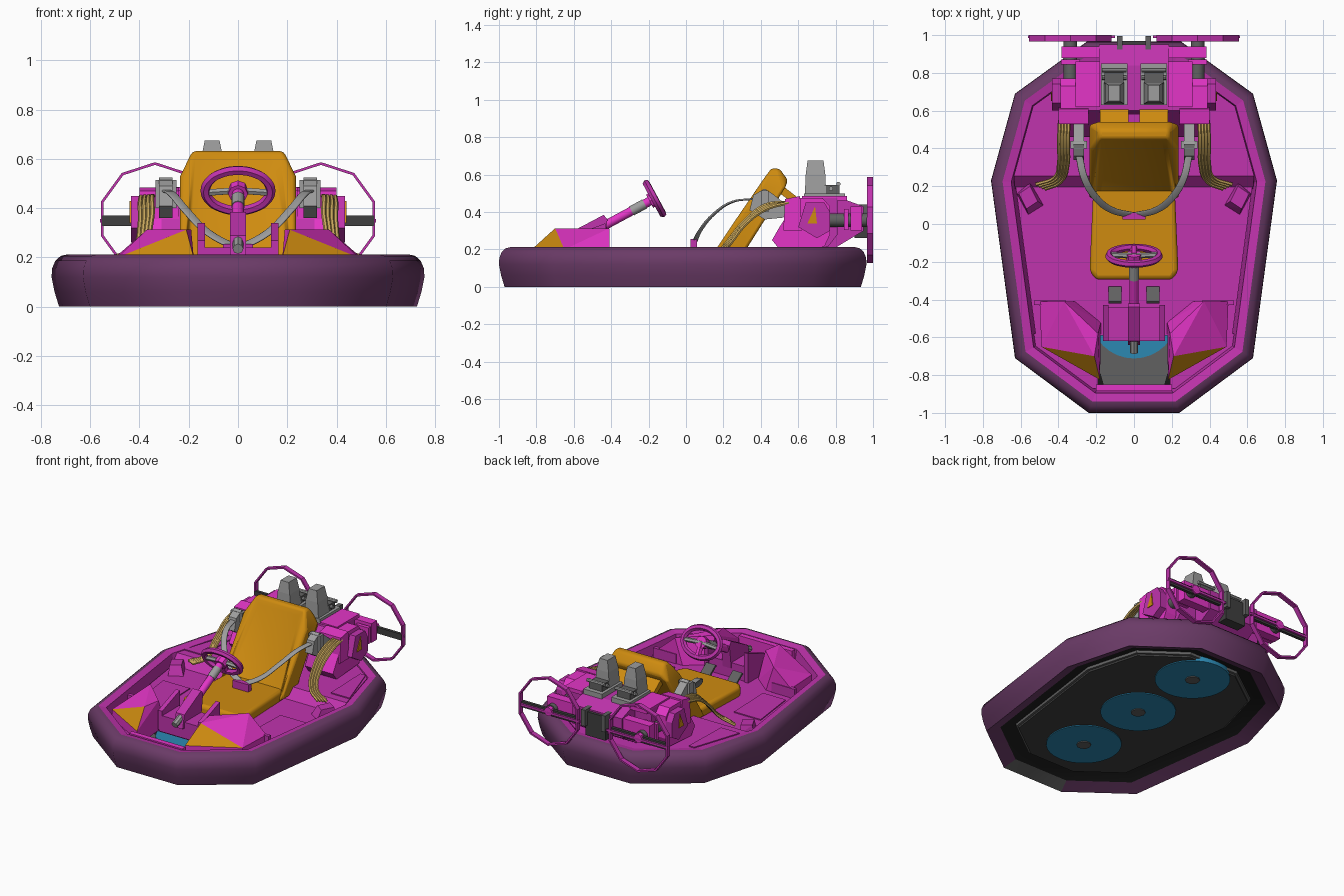
import bpy, bmesh, math
from mathutils import Vector

if "Cube" in bpy.data.objects:
    bpy.data.objects.remove(bpy.data.objects["Cube"])

def mat(name, r, g, b):
    m = bpy.data.materials.new(name)
    m.diffuse_color = (r, g, b, 1)
    m.use_nodes = True
    m.node_tree.nodes["Principled BSDF"].inputs["Base Color"].default_value = m.diffuse_color
    return m

PINK = mat("bright pink", .77, .036, .57)
DECK = mat("magenta", .53, .033, .42)
SKIRT = mat("dark purple", .145, .043, .135)
ORANGE = mat("amber", .62, .26, .005)
GREY = mat("light grey", .34, .34, .34)
MID = mat("mid grey", .12, .12, .12)
DARK = mat("charcoal", .05, .05, .05)
BLACK = mat("black", .013, .013, .013)
BLUE = mat("blue", .025, .25, .45)
TAN = mat("tan", .6, .4, .11)

def smooth(o, angle):
    bpy.ops.object.select_all(action='DESELECT')
    o.select_set(True)
    bpy.context.view_layer.objects.active = o
    bpy.ops.object.shade_smooth_by_angle(angle=math.radians(angle))

def finish(name, bm, mats, mirror=False, bevel=0, angle=0):
    bmesh.ops.recalc_face_normals(bm, faces=bm.faces)
    me = bpy.data.meshes.new(name)
    bm.to_mesh(me)
    bm.free()
    o = bpy.data.objects.new(name, me)
    bpy.context.collection.objects.link(o)
    for m in (mats if isinstance(mats, list) else [mats]):
        me.materials.append(m)
    if angle:
        smooth(o, angle)
    if bevel:
        b = o.modifiers.new("bevel", 'BEVEL')
        b.width, b.segments = bevel, 3
    if mirror:
        o.modifiers.new("mirror", 'MIRROR')
    return o

def hull_bm(pts):
    bm = bmesh.new()
    for p in pts:
        bm.verts.new(p)
    r = bmesh.ops.convex_hull(bm, input=bm.verts)
    bmesh.ops.delete(bm, geom=[v for v in r["geom_interior"] if isinstance(v, bmesh.types.BMVert)], context='VERTS')
    bmesh.ops.dissolve_limit(bm, angle_limit=.02, verts=bm.verts, edges=bm.edges)
    bmesh.ops.recalc_face_normals(bm, faces=bm.faces)
    return bm

def solid(name, pts, m, **k):
    return finish(name, hull_bm(pts), m, **k)

def box(name, x0, x1, y0, y1, z0, z1, m, **k):
    return solid(name, [(x, y, z) for x in (x0, x1) for y in (y0, y1) for z in (z0, z1)], m, **k)

def prism(name, yz, x0, x1, m, **k):
    return solid(name, [(x, y, z) for x in (x0, x1) for y, z in yz], m, **k)

def slab(name, xy, z0, z1, m, **k):
    return solid(name, [(x, y, z) for z in (z0, z1) for x, y in xy], m, **k)

def rod(name, p0, p1, r, m, n=12, **k):
    p0, p1 = Vector(p0), Vector(p1)
    q = (p1 - p0).to_track_quat('Z', 'Y')
    c = [q @ Vector((r * math.cos(i * math.tau / n), r * math.sin(i * math.tau / n), 0)) for i in range(n)]
    return solid(name, [p + v for p in (p0, p1) for v in c], m, angle=40, **k)

def loft(rings, closed=False):
    bm = bmesh.new()
    vs = [[bm.verts.new(p) for p in r] for r in rings]
    n = len(vs[0])
    for k in range(len(vs) - (not closed)):
        a, b = vs[k], vs[(k + 1) % len(vs)]
        for j in range(n):
            f = bm.faces.new((a[j], a[(j + 1) % n], b[(j + 1) % n], b[j]))
            f.material_index = k
    return bm, vs

def tube(name, pts, r, m, cyclic=False, extrude=0, tilt=0, mirror=False):
    cu = bpy.data.curves.new(name, 'CURVE')
    cu.dimensions = '3D'
    cu.bevel_depth, cu.bevel_resolution, cu.extrude, cu.resolution_u = r, 1, extrude, 5
    s = cu.splines.new('BEZIER')
    s.bezier_points.add(len(pts) - 1)
    for b, p in zip(s.bezier_points, pts):
        b.co = p
        b.tilt = tilt
        b.handle_left_type = b.handle_right_type = 'AUTO'
    s.use_cyclic_u = cyclic
    cu.materials.append(m)
    o = bpy.data.objects.new(name, cu)
    bpy.context.collection.objects.link(o)
    bpy.ops.object.select_all(action='DESELECT')
    o.select_set(True)
    bpy.context.view_layer.objects.active = o
    bpy.ops.object.convert(target='MESH')
    o = bpy.context.object
    smooth(o, 50)
    if mirror:
        o.modifiers.new("mirror", 'MIRROR')

# Hull outline, counter-clockwise, starting with the bow edge
half = [(.24, -1), (.63, -.71), (.757, .23), (.63, .69), (.25, .965)]
OUT = [Vector((-.24, -1))] + [Vector(p) for p in half] + [Vector((-x, y)) for x, y in half[:0:-1]]

def inset(d):
    res = []
    for i, p in enumerate(OUT):
        e1, e2 = (p - OUT[i - 1]).normalized(), (OUT[(i + 1) % len(OUT)] - p).normalized()
        n1, n2 = Vector((-e1.y, e1.x)), Vector((-e2.y, e2.x))
        res.append(p + (n1 + n2) * d / (1 + n1.dot(n2)))
    return res

def clipped(d, y0):
    # inset outline, keeping only the part behind y0
    pts, res = inset(d), []
    for i, p in enumerate(pts):
        q = pts[(i + 1) % len(pts)]
        if p.y >= y0:
            res.append(p)
        if (p.y < y0) != (q.y < y0):
            res.append(p.lerp(q, (y0 - p.y) / (q.y - p.y)))
    return [tuple(p) for p in res]

# Inflated skirt with the underside recess
prof = [(.21, .075), (.11, .035), (.03, 0), (.012, .06), (0, .12), (.002, .155), (.015, .187), (.036, .206), (.06, .212)]
bm, vs = loft([[(p.x, p.y, z) for p in inset(d)] for d, z in prof])
for f in bm.faces:
    c = f.calc_center_median()
    f.material_index = 1 if f.material_index == 0 else 2 if f.material_index == 1 and c.y < -.9 else 0
bm.faces.new(vs[0]).material_index = 1
finish("skirt", bm, [SKIRT, BLACK, MID], angle=48)

# Cockpit rim, floor and raised rear deck
bm, vs = loft([[(p.x, p.y, z) for p in inset(d)] for d, z in ((.06, .212), (.105, .203), (.13, .07))])
for f in bm.faces:
    f.material_index = 0
finish("cockpit_rim", bm, DECK)
slab("cockpit_floor", clipped(.125, -.59), .11, .14, DECK)
slab("front_floor", [(.19, -.58), (.19, -.87), (.24, -.87), (.56, -.65), (.56, -.58)], .11, .14, DECK, mirror=True)
rear = clipped(.11, .255)
solid("rear_deck", [(x, y, .2) for x, y in rear] + [(x, y, .13) for x, y in clipped(.12, .185)], DECK)
slab("floor_panel", [(.33, -.355), (.5, -.355), (.54, -.03), (.34, -.03)], .138, .147, DECK, mirror=True)
slab("rear_deck_panel", [(.47, .64), (.51, .64), (.62, .31), (.48, .31)], .198, .207, DECK, mirror=True)
solid("side_block", [(.48, .1, .14), (.56, .05, .14), (.62, .16, .14), (.55, .22, .14),
                     (.51, .12, .2), (.57, .08, .2), (.61, .16, .2), (.55, .2, .2)], DECK, mirror=True)
box("bow_lip", -.2, .2, -.885, -.85, .07, .206, PINK)

# Lift fans in the bottom plate
slab("plate_rim", [tuple(p) for p in inset(.2)], .052, .07, MID)
slab("bottom_plate", [tuple(p) for p in inset(.215)], .04, .07, DARK)
slab("front_tray", [(-.24, -.58), (.24, -.58), (.16, -.86), (-.16, -.86)], .07, .08, MID)
for i, y in enumerate((-.48, .04, .56)):
    rod(f"lift_fan_{i}", (0, y, .034), (0, y, .086), .232, BLUE, 32)
    rod(f"lift_fan_hub_{i}", (0, y, .028), (0, y, .092), .045, MID, 10)

# Front fairings with amber nose facets
low = [(.5, -.41), (.49, -.65), (.18, -.825)]
bm = hull_bm([(.37, -.41, .313), (.19, -.58, .313), (.21, -.70, .313), (.175, -.52, .13), (.31, -.41, .13)]
             + [(x, y, z) for x, y in low for z in (.1, .2)])
for f in bm.faces:
    f.material_index = int(f.normal.y < -.45 and f.normal.z > .1)
finish("front_fairing", bm, [PINK, ORANGE], mirror=True)
box("fairing_fin", .36, .53, -.43, -.405, .13, .205, DECK, mirror=True)

# Dashboard, pedals, steering column
box("dash_base", -.16, .16, -.62, -.44, .13, .24, DECK)
prism("dash_cheek", [(-.62, .14), (-.43, .14), (-.43, .34), (-.62, .27)], .135, .165, DECK, mirror=True)
prism("pedal", [(-.33, .15), (-.41, .21), (-.42, .2), (-.34, .14)], .065, .135, MID, mirror=True)
prism("column_mount", [(-.64, .2), (-.62, .29), (-.44, .385), (-.42, .36), (-.44, .2)], -.032, .032, DECK)
rod("column_foot", (0, -.68, .235), (0, -.6, .27), .022, GREY, 8)
axis = Vector((0, .88, .475))
wc = Vector((0, -.168, .472))
rod("steering_column", wc - axis * .45, wc - axis * .02, .024, PINK)
rod("column_collar", wc - axis * .14, wc - axis * .06, .027, GREY)
up = Vector((0, -.475, .88))
tube("steering_wheel", [wc + Vector((.132 * math.cos(a), 0, 0)) + up * .092 * math.sin(a)
     for a in [i * math.tau / 12 for i in range(12)]], .02, DECK, cyclic=True)
rod("wheel_hub", wc - axis * .03, wc + axis * .012, .04, PINK, 8)
rod("wheel_spoke", wc, wc + Vector((.13, 0, 0)) - up * .01, .015, GREY, 6, mirror=True)
rod("wheel_lower_spoke", wc, wc - up * .095, .02, PINK, 6)

# Seat with recessed backrest
yz = [(.12, .15), (.29, .15), (.53, .53), (.39, .53)]
bm = hull_bm([(s * .235, y, z) for s in (1, -1) for y, z in yz]
             + [(s * .185, y, z) for s in (1, -1) for y, z in ((.45, .632), (.5, .632), (.545, .57), (.42, .58))])
front = [f for f in bm.faces if f.normal.y < -.5 and f.normal.z > 0 and f.calc_center_median().z < .42]
bmesh.ops.inset_region(bm, faces=front, thickness=.055, depth=-.015)
finish("seat_back", bm, ORANGE, bevel=.015, angle=40)
solid("seat_base", [(s * x, y, z) for s in (1, -1) for x, y in ((.235, -.25), (.2, -.295), (.215, .2))
                    for z in (.13, .205)], ORANGE, bevel=.022, angle=40)
prism("seat_bracket", [(.5, .5), (.53, .53), (.62, .46), (.6, .43)], .03, .18, ORANGE, mirror=True)

# Safety strap and its shoulder pivots
prism("strap_pivot", [(.34, .41), (.36, .49), (.42, .525), (.46, .5), (.56, .42), (.52, .37), (.42, .36)],
      .265, .32, GREY, mirror=True)
box("pivot_cap", .25, .335, .4, .44, .4, .515, GREY, mirror=True)
tube("safety_strap", [(.29, .36, .47), (.265, .25, .455), (.21, .15, .39), (.12, .075, .3), (0, .045, .235)],
     .005, GREY, extrude=.014, tilt=math.pi / 2, mirror=True)
box("strap_buckle", -.06, .06, .025, .06, .2, .255, DECK)

# Cable bundles
for i in range(4):
    d = i * .016
    tube(f"cable_{i}", [(.345 + d, .55, .45), (.35 + d, .43, .44 - d / 2), (.35 + d, .32, .36 - d / 2),
         (.39 + d * .7, .22 + d / 2, .24), (.47 + d, .185 + d / 2, .195)], .01, TAN, mirror=True)

# Engine body and side pods
prism("engine_body", [(.58, .22), (.6, .47), (.84, .47), (.95, .43), (.95, .3), (.8, .21)], -.185, .185, DECK)
prism("engine_pod", [(.46, .25), (.5, .32), (.6, .475), (.81, .475), (.81, .28), (.76, .215), (.5, .2)],
      .18, .31, DECK, mirror=True)
prism("outer_pod", [(.46, .25), (.5, .32), (.6, .475), (.73, .475), (.77, .43), (.77, .28), (.74, .215), (.5, .2)],
      .3, .39, PINK, mirror=True)
prism("pod_cowl", [(.6, .32), (.64, .45), (.74, .45), (.77, .4), (.77, .3), (.7, .26)], .38, .435, DECK, mirror=True)
prism("pod_top", [(.62, .47), (.62, .486), (.86, .486), (.86, .46)], .18, .31, PINK, mirror=True)
prism("cable_yoke", [(.52, .3), (.53, .47), (.61, .485), (.62, .3)], .24, .4, PINK, mirror=True)
prism("pod_marker", [(.65, .34), (.69, .43), (.7, .34)], .433, .44, ORANGE, mirror=True)
box("rear_crossbar", .18, .385, .88, .94, .3, .43, PINK, mirror=True)
box("rear_box", -.075, .075, .9, .97, .26, .42, DARK)
box("rear_post", .06, .09, .86, .995, .33, .44, MID, mirror=True)

# Exhaust towers
solid("exhaust_tower", [(x, y, .48) for x in (.05, .16) for y in (.635, .75)]
      + [(x, y, .6) for x in (.06, .15) for y in (.64, .745)]
      + [(x, y, .675) for x in (.075, .135) for y in (.65, .735)], GREY, mirror=True)
box("exhaust_base", .035, .175, .63, .85, .465, .5, GREY, mirror=True)
box("exhaust_block", .055, .155, .74, .82, .49, .545, MID, mirror=True)
for i, z in enumerate((.525, .55)):
    rod(f"exhaust_bolt_{i}", (.04, .775 + i * .04, z), (.17, .775 + i * .04, z), .012, GREY, 8, mirror=True)

# Thrust propellers and ten-sided guards
cx, cz = .337, .357
bm, vs = loft([[(cx + r * math.sin(i * math.tau / 10), y, cz + r * math.cos(i * math.tau / 10)) for i in range(10)]
               for r, y in ((.23, .967), (.23, 1), (.219, 1), (.219, .967))], closed=True)
for f in bm.faces:
    f.material_index = 0
finish("propeller_guard", bm, DECK, mirror=True)
rod("motor", (cx, .74, cz), (cx, .97, cz), .036, MID, mirror=True)
box("motor_clamp", cx - .05, cx + .05, .845, .87, .305, .415, PINK, mirror=True)
box("propeller_blade", .12, .552, .965, .985, .328, .37, DARK, mirror=True)
box("guard_strut", .1, .56, .985, .998, .342, .357, DECK, mirror=True)
rod("propeller_hub", (cx, .95, cz), (cx, .998, cz), .03, PINK, 8, mirror=True)
